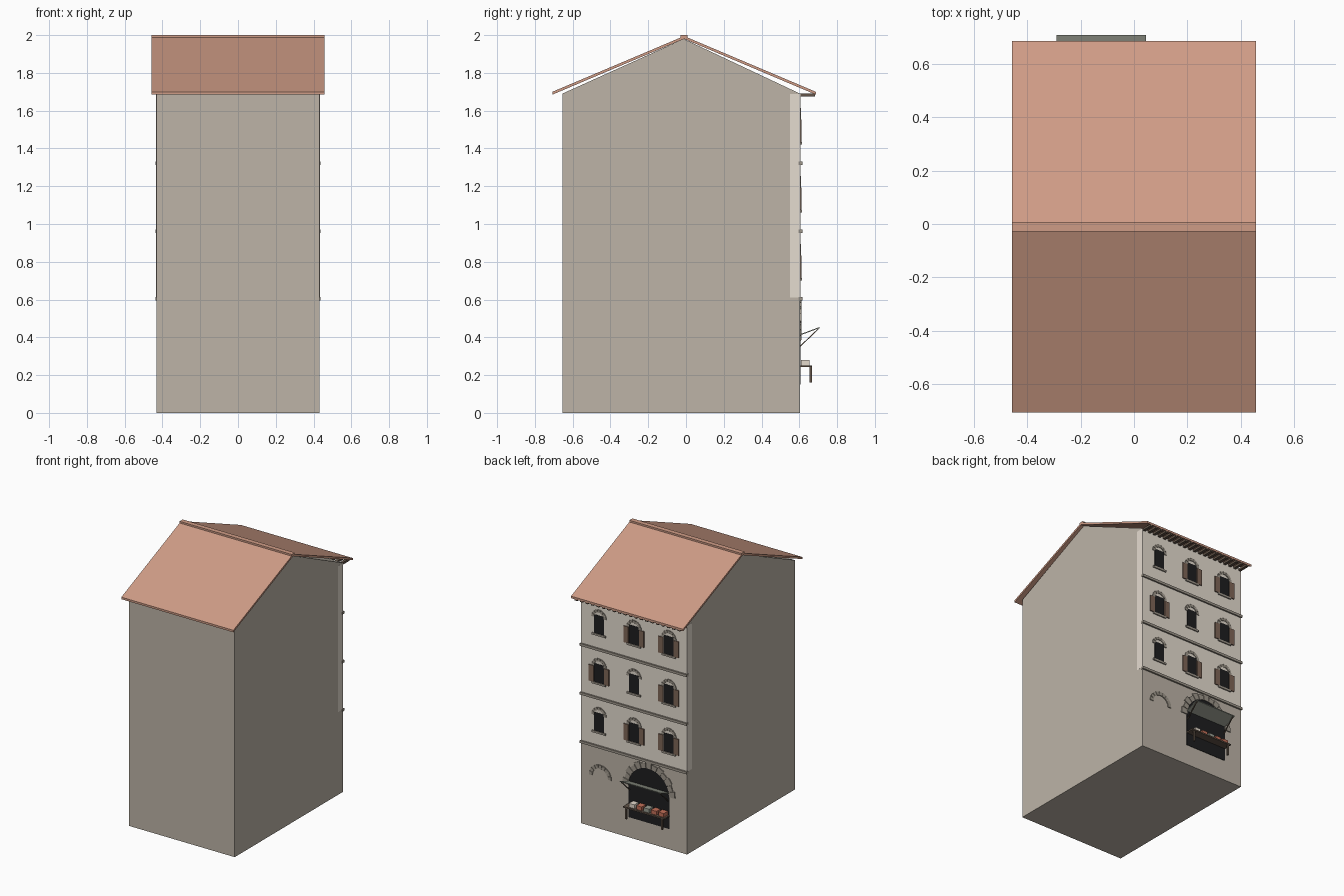
import bpy, bmesh, math

if "Cube" in bpy.data.objects:
    bpy.data.objects.remove(bpy.data.objects["Cube"])

FACE = 0.605  # y of the decorated wall


def mat(name, r, g, b):
    lin = lambda c: ((c / 255 + 0.055) / 1.055) ** 2.4
    m = bpy.data.materials.new(name)
    m.diffuse_color = (lin(r), lin(g), lin(b), 1)
    m.use_nodes = True
    m.node_tree.nodes["Principled BSDF"].inputs["Base Color"].default_value = m.diffuse_color
    return m


STONE = mat("stone", 189, 180, 167)
PLASTER = mat("plaster", 229, 220, 208)
TRIM = mat("trim_stone", 158, 150, 138)
DARK = mat("dark_opening", 30, 30, 31)
TILE = mat("roof_tile", 207, 156, 134)
SHUTTER = mat("shutter_wood", 126, 102, 87)
TIMBER = mat("dark_timber", 98, 84, 72)
CANVAS = mat("canopy_grey", 153, 157, 145)
CREAM = mat("cream_goods", 228, 218, 204)
RED = mat("red_goods", 196, 112, 88)


class Part:
    """Collects prisms into one named object."""
    def __init__(self):
        self.bm = bmesh.new()

    def prism(self, loop_a, offset):
        a = [self.bm.verts.new(p) for p in loop_a]
        b = [self.bm.verts.new([p[i] + offset[i] for i in range(3)]) for p in loop_a]
        n = len(a)
        self.bm.faces.new(a)
        self.bm.faces.new(b[::-1])
        for i in range(n):
            self.bm.faces.new((a[i], b[i], b[(i + 1) % n], a[(i + 1) % n]))

    def xz(self, pts, y0, y1):
        self.prism([(x, y0, z) for x, z in pts], (0, y1 - y0, 0))

    def yz(self, pts, x0, x1):
        self.prism([(x0, y, z) for y, z in pts], (x1 - x0, 0, 0))

    def box(self, x0, x1, y0, y1, z0, z1):
        self.xz([(x0, z0), (x1, z0), (x1, z1), (x0, z1)], y0, y1)

    def done(self, name, material):
        bmesh.ops.recalc_face_normals(self.bm, faces=self.bm.faces)
        me = bpy.data.meshes.new(name)
        self.bm.to_mesh(me)
        self.bm.free()
        me.materials.append(material)
        ob = bpy.data.objects.new(name, me)
        bpy.context.collection.objects.link(ob)
        return ob


def polar(cx, cz, r, a):
    return (cx + r * math.cos(a), cz + r * math.sin(a))


def arch_outline(cx, half, bottom, spring, n=12):
    pts = [(cx - half, bottom), (cx + half, bottom)]
    return pts + [polar(cx, spring, half, math.pi * i / n) for i in range(n + 1)]


def voussoirs(part, cx, cz, r0, r1, n, y1, gap=0.1, step=0.0):
    # wedge stones round a half circle, alternately long and short
    w = math.pi / n
    for i in range(n):
        a, b = w * (i + gap / 2), w * (i + 1 - gap / 2)
        r = r1 - step * (i % 2)
        part.xz([polar(cx, cz, r0, a), polar(cx, cz, r, a),
                 polar(cx, cz, r, b), polar(cx, cz, r0, b)], FACE - 0.01, y1)


# house body with gables
p = Part()
p.yz([(-0.655, 0), (0.604, 0), (0.604, 1.69), (-0.012, 1.98), (-0.655, 1.69)], -0.432, 0.432)
p.done("house_body", STONE)

# plaster skin of the upper floors
p = Part()
p.box(-0.433, 0.433, 0.55, FACE, 0.61, 1.688)
p.done("plaster_front", PLASTER)

# roof slopes and ridge
for name, y in (("roof_street_slope", 0.687), ("roof_rear_slope", -0.707)):
    p = Part()
    p.yz([(y, 1.685), (y, 1.7), (-0.01, 1.995), (-0.01, 1.98)], -0.457, 0.457)
    p.done(name, TILE)
p = Part()
p.box(-0.457, 0.457, -0.028, 0.008, 1.982, 2.0)
p.done("ridge_cap", TILE)

# rafter tails under the street eave
p = Part()
for i in range(20):
    x = -0.42 + 0.84 * i / 19
    p.box(x - 0.01, x + 0.01, FACE - 0.01, 0.683, 1.674, 1.69)
p.done("rafter_tails", TIMBER)

# string courses
p = Part()
for z in (0.605, 0.962, 1.322):
    p.box(-0.436, 0.436, FACE - 0.01, 0.616, z - 0.009, z + 0.009)
p.done("string_courses", TRIM)

# windows, three floors of three
panes, stones, leaves = Part(), Part(), Part()
for row, base in enumerate((0.715, 1.075, 1.435)):
    for col, x in enumerate((0.285, 0.0, -0.285)):
        spring = base + 0.118
        panes.box(x - 0.041, x + 0.041, FACE - 0.01, FACE + 0.002, base, spring + 0.018)
        voussoirs(stones, x, spring, 0.041, 0.062, 7, FACE + 0.005)
        stones.box(x - 0.055, x + 0.055, FACE - 0.01, FACE + 0.008, base - 0.014, base)
        plain = 1 if row == 1 else 0
        if col != plain:
            for s in (-1, 1):
                a, b = sorted((x + s * 0.043, x + s * 0.083))
                leaves.box(a, b, FACE - 0.005, FACE + 0.007, base - 0.002, base + 0.118)
panes.done("window_openings", DARK)
stones.done("window_surrounds", TRIM)
leaves.done("shutters", SHUTTER)

# shop opening with its arch, and the small arch beside it
SX = -0.122
p = Part()
p.xz(arch_outline(SX, 0.167, 0.15, 0.385, 16), FACE - 0.01, FACE + 0.002)
p.done("shop_opening", DARK)
p = Part()
voussoirs(p, SX, 0.385, 0.167, 0.215, 13, FACE + 0.006, step=0.012)
p.done("shop_arch", TRIM)
p = Part()
voussoirs(p, 0.275, 0.38, 0.065, 0.092, 9, FACE + 0.005)
p.done("small_arch", TRIM)

# canopy flap and its props
p = Part()
p.yz([(FACE - 0.005, 0.409), (0.708, 0.449), (0.708, 0.455), (FACE - 0.005, 0.415)], -0.29, 0.045)
p.done("canopy_flap", CANVAS)
p = Part()
for x in (-0.283, 0.033):
    p.yz([(FACE - 0.005, 0.345), (FACE - 0.005, 0.352), (0.702, 0.449), (0.702, 0.442)], x, x + 0.006)
p.done("canopy_props", TIMBER)

# counter on legs
p = Part()
p.box(-0.29, 0.046, FACE - 0.005, 0.668, 0.242, 0.252)
for x in (-0.275, 0.019):
    p.box(x, x + 0.012, 0.654, 0.666, 0.162, 0.245)
p.done("shop_counter", TIMBER)

# goods laid out on the counter
for i, (label, m) in enumerate((("red", RED), ("red", RED), ("green", CANVAS),
                                ("red", RED), ("cream", CREAM))):
    x = -0.255 + 0.06 * i
    p = Part()
    p.box(x - 0.022, x + 0.022, FACE + 0.003, 0.655, 0.25, 0.28)
    p.done(f"{label}_crate_{i}", m)
